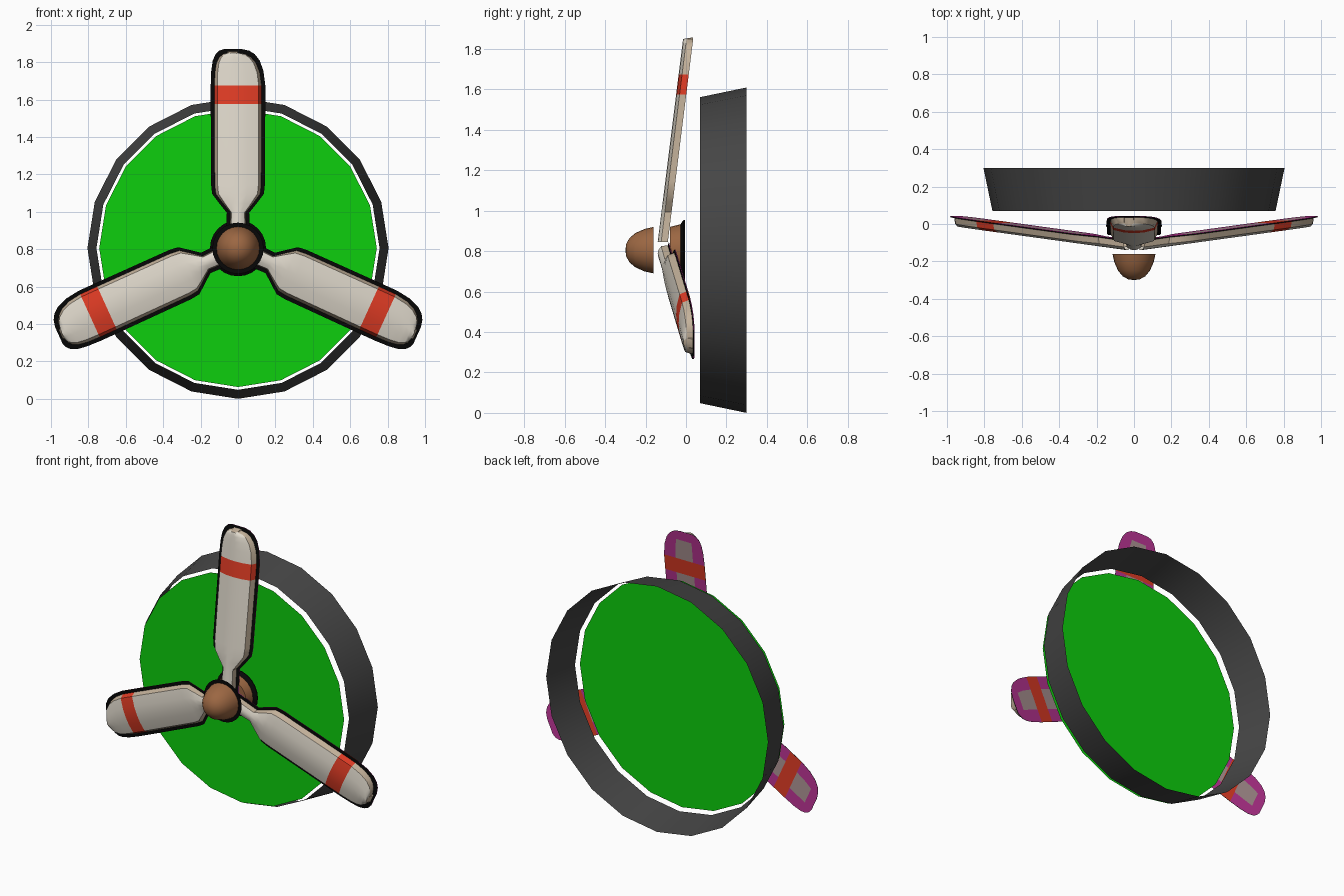
import bpy, bmesh, math

if "Cube" in bpy.data.objects:
    bpy.data.objects.remove(bpy.data.objects["Cube"])

CZ = 0.805  # height of the propeller axis


def material(name, rgb):
    m = bpy.data.materials.new(name)
    m.diffuse_color = (*rgb, 1)
    m.use_nodes = True
    m.node_tree.nodes["Principled BSDF"].inputs["Base Color"].default_value = m.diffuse_color
    return m


CREAM = material("cream", (0.74, 0.69, 0.60))
BEIGE = material("beige", (0.56, 0.45, 0.33))
RED = material("red", (0.75, 0.045, 0.018))
BLACK = material("black", (0.002, 0.002, 0.002))
PURPLE = material("purple", (0.50, 0.035, 0.30))
MAUVE = material("mauve", (0.42, 0.30, 0.30))
BROWN = material("brown", (0.33, 0.135, 0.055))
GREEN = material("green", (0.004, 0.62, 0.004))
GREY = material("dark grey", (0.06, 0.06, 0.06))


def make(name, verts, faces, mats, indices=None, flip=False):
    mesh = bpy.data.meshes.new(name)
    if flip:
        faces = [f[::-1] for f in faces]
    mesh.from_pydata(verts, [], faces)
    for m in mats:
        mesh.materials.append(m)
    if indices:
        for p, i in zip(mesh.polygons, indices):
            p.material_index = i
    ob = bpy.data.objects.new(name, mesh)
    bpy.context.collection.objects.link(ob)
    bpy.ops.object.select_all(action='DESELECT')
    ob.select_set(True)
    bpy.context.view_layer.objects.active = ob
    bpy.ops.object.shade_smooth_by_angle(angle=math.radians(35))
    return ob


def lathe(name, profile, sides, mat):
    """Spin (radius, y) points around the y axis; radius 0 makes a pole."""
    bm = bmesh.new()
    rows = []
    for r, y in profile:
        if r == 0:
            rows.append([bm.verts.new((0, y, CZ))] * sides)
        else:
            rows.append([bm.verts.new((r * math.sin(a), y, CZ - r * math.cos(a)))
                         for a in (k * math.tau / sides for k in range(sides))])
    for a, b in zip(rows, rows[1:]):
        for k in range(sides):
            n = (k + 1) % sides
            quad = list(dict.fromkeys((a[k], a[n], b[n], b[k])))
            bm.faces.new(quad)
    bm.verts.index_update()
    verts = [v.co[:] for v in bm.verts]
    faces = [[v.index for v in f.verts] for f in bm.faces]
    bm.free()
    return make(name, verts, faces, [mat])


# Backing ring and disc
lathe("ring", [(0.757, 0.07), (0.805, 0.30)], 20, GREY)
lathe("disc", [(0, 0.04), (0.742, 0.04)], 20, GREEN)

# Hub: front dome, rear drum and their dark rims
lathe("front_dome", [(0, -0.30), (0.03, -0.296), (0.06, -0.28), (0.085, -0.25),
                     (0.105, -0.205), (0.115, -0.16)], 24, BROWN)
lathe("front_dome_rim", [(0, -0.157), (0.137, -0.157)], 24, BLACK)
lathe("rear_drum", [(0, -0.08), (0.115, -0.08), (0.13, -0.02)], 24, BROWN)
lathe("rear_drum_rim", [(0.125, -0.03), (0.15, -0.012), (0.148, -0.004), (0, -0.004)], 24, BLACK)

# Blade stations: distance from axis, left edge, right edge
STATIONS = [(0.04, -0.045, 0.045), (0.19, -0.04, 0.04), (0.24, -0.08, 0.08),
            (0.29, -0.118, 0.118), (0.34, -0.124, 0.124), (0.77, -0.126, 0.126),
            (0.87, -0.126, 0.126), (0.94, -0.123, 0.116), (0.99, -0.115, 0.096),
            (1.02, -0.10, 0.07), (1.037, -0.08, 0.04), (1.045, -0.055, 0.0)]
STRIPE = 5  # station row that starts the red stripe
SECTION = [(0, 0), (0.06, 0.033), (0.3, 0.047), (0.5, 0.05),
           (0.7, 0.047), (0.94, 0.033), (1, 0)]


def back_y(r):
    return -0.09 + (r - 0.04) * 0.125


def blade(name, angle, mirror):
    c, s = math.cos(angle), math.sin(angle)

    def place(u, y, r):
        x, z = u * c - r * s, u * s + r * c
        return (-x if mirror else x, y, CZ + z)

    def grid(part, rows, mats, pick, flip=False):
        w = len(rows[0])
        verts = [place(*p) for row in rows for p in row]
        faces, idx = [], []
        for i in range(len(rows) - 1):
            for j in range(w - 1):
                faces.append((i * w + j, i * w + j + 1, (i + 1) * w + j + 1, (i + 1) * w + j))
                idx.append(pick(i, j))
        make(name + part, verts, faces, mats, idx, flip != mirror)

    # Domed body with sloping side walls and a closing row at the tip
    rows = [[(a + (b - a) * t, back_y(r) - h, r) for t, h in SECTION] for r, a, b in STATIONS]
    r, a, b = STATIONS[-1]
    rows.append([(a + (b - a) * t, back_y(r), r + 0.008) for t, h in SECTION])

    def body_colour(i, j):
        if i == STRIPE:
            return 2
        return 1 if j in (0, len(SECTION) - 2) or i == len(STATIONS) - 1 else 0
    grid("_body", rows, [CREAM, BEIGE, RED], body_colour)

    # Dark outline plate in front, coloured plate behind
    def plate(y):
        out = []
        for i, (r, a, b) in enumerate(STATIONS):
            r += 0.02 * max(0, (r - 0.87) / 0.175)
            a, b = a - 0.02, b + 0.02
            out.append([(a + (b - a) * t, back_y(r) + y, r) for t in (0, 0.28, 0.72, 1)])
        return out
    grid("_outline", plate(0.001), [BLACK], lambda i, j: 0)

    def back_colour(i, j):
        if i == STRIPE:
            return 2
        return 1 if j == 1 and 2 < i < 8 else 0
    grid("_back", plate(0.005), [PURPLE, MAUVE, RED], back_colour, True)


SIDE = math.radians(114.5)
blade("top_blade", 0, False)
blade("left_blade", SIDE, False)
blade("right_blade", SIDE, True)
